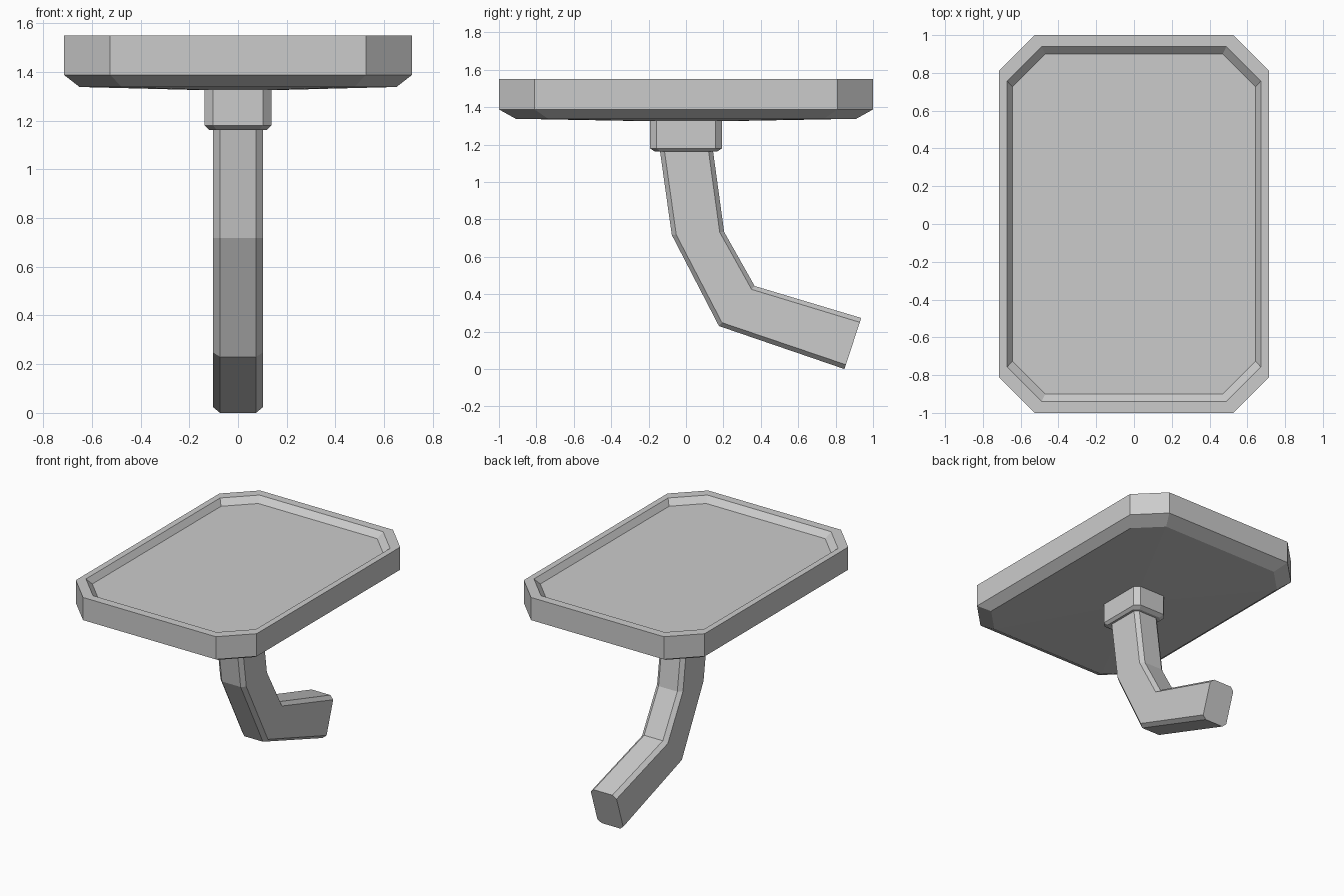
import bpy
import bmesh
from mathutils import Vector

if "Cube" in bpy.data.objects:
    bpy.data.objects.remove(bpy.data.objects["Cube"])


def loft(name, rings):
    """Skin a stack of equal-sized rings and cap both ends."""
    bm = bmesh.new()
    loops = [[bm.verts.new(p) for p in ring] for ring in rings]
    n = len(loops[0])
    for a, b in zip(loops, loops[1:]):
        for i in range(n):
            j = (i + 1) % n
            bm.faces.new((a[i], a[j], b[j], b[i]))
    bm.faces.new(loops[0][::-1])
    bm.faces.new(loops[-1])
    bmesh.ops.recalc_face_normals(bm, faces=bm.faces)
    mesh = bpy.data.meshes.new(name)
    bm.to_mesh(mesh)
    bm.free()
    obj = bpy.data.objects.new(name, mesh)
    bpy.context.collection.objects.link(obj)
    return obj


def octagon(hx, hy, cx, cy):
    """Chamfered rectangle as 2D points."""
    return [(hx, cy - hy), (hx, hy - cy), (hx - cx, hy), (cx - hx, hy),
            (-hx, hy - cy), (-hx, cy - hy), (cx - hx, -hy), (hx - cx, -hy)]


def flat_ring(hx, hy, c, z, scale=1.0):
    return [Vector((x * scale, y * scale, z)) for x, y in octagon(hx, hy, c, c)]


# Tray: shallow dished underside, straight wall, recessed top
loft("tray", [
    flat_ring(0.715, 1.0, 0.19, 1.325, 0.2),
    flat_ring(0.715, 1.0, 0.19, 1.338, 0.91),
    flat_ring(0.715, 1.0, 0.19, 1.388),
    flat_ring(0.715, 1.0, 0.19, 1.55),
    flat_ring(0.672, 0.94, 0.183, 1.55),
    flat_ring(0.643, 0.9, 0.173, 1.51),
])

# Collar under the tray
loft("collar", [
    flat_ring(0.118, 0.165, 0.03, 1.162),
    flat_ring(0.137, 0.192, 0.035, 1.18),
    flat_ring(0.137, 0.192, 0.035, 1.33),
])

# Bent arm: each station is the (y, z) of its lower and upper profile edge
stations = [
    ((-0.151, 1.25), (0.133, 1.25)),
    ((-0.076, 0.717), (0.204, 0.733)),
    ((0.176, 0.23), (0.367, 0.444)),
    ((0.847, 0.0), (0.937, 0.273)),
]
rings = []
for (y0, z0), (y1, z1) in stations:
    rings.append([Vector((x, y0 + (y1 - y0) * (t + 0.5), z0 + (z1 - z0) * (t + 0.5)))
                  for x, t in octagon(0.102, 0.5, 0.028, 0.085)])
loft("arm", rings)
